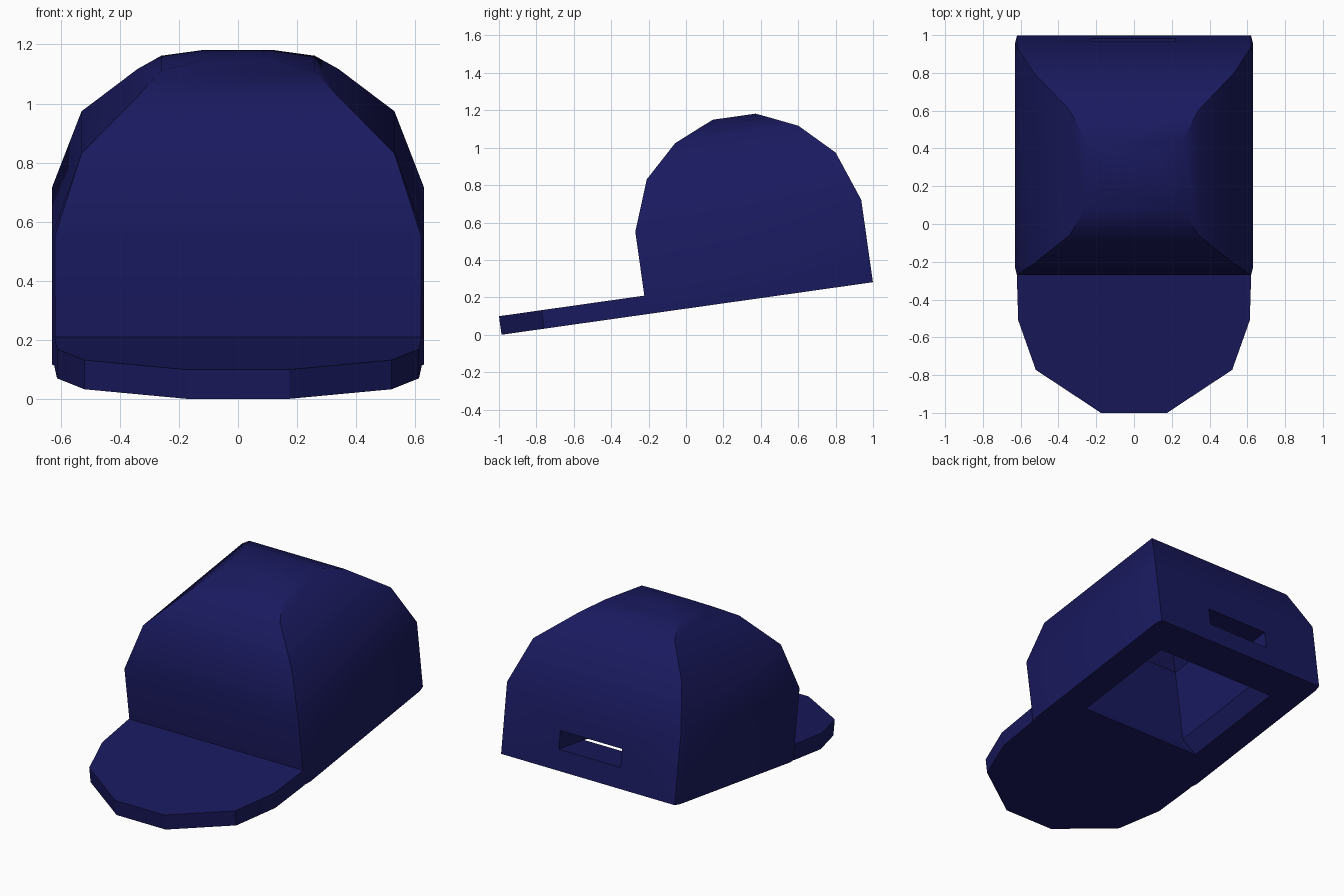
import bpy, bmesh, math
from mathutils import Matrix

if "Cube" in bpy.data.objects:
    bpy.data.objects.remove(bpy.data.objects["Cube"])

TILT = Matrix.Translation((0, -0.986, 0)) @ Matrix.Rotation(math.radians(8.05), 4, 'X')
navy = bpy.data.materials.new("navy_fabric")
navy.diffuse_color = (0.01, 0.01, 0.115, 1)
navy.use_nodes = True
navy.node_tree.nodes["Principled BSDF"].inputs["Base Color"].default_value = navy.diffuse_color


def finish(bm, name):
    bmesh.ops.remove_doubles(bm, verts=bm.verts, dist=0.0005)
    bmesh.ops.recalc_face_normals(bm, faces=bm.faces)
    bm.transform(TILT)
    mesh = bpy.data.meshes.new(name)
    bm.to_mesh(mesh)
    bm.free()
    obj = bpy.data.objects.new(name, mesh)
    mesh.materials.append(navy)
    bpy.context.collection.objects.link(obj)
    return obj


def smooth(obj):
    bpy.ops.object.select_all(action='DESELECT')
    obj.select_set(True)
    bpy.context.view_layer.objects.active = obj
    bpy.ops.object.shade_smooth_by_angle(angle=math.radians(30))


def ring(bm, hx, hy, z, cy, cut):
    # rectangle with slightly cut corners
    cx, cl = 0.25 * cut, cut
    pts = []
    for sx, sy, flip in ((1, 1, 0), (-1, 1, 1), (-1, -1, 0), (1, -1, 1)):
        pair = [(sx * hx, sy * (hy - cl)), (sx * (hx - cx), sy * hy)]
        pts += pair[::-1] if flip else pair
    return [bm.verts.new((x, cy + y, z)) for x, y in pts]


# Crown: inner cavity rings, rim, then the stepped outer shell
# each row: half width, half depth, height, centre, corner cut
rows = [
    (0.20, 0.20, 0.78, 1.395, 0), (0.36, 0.355, 0.60, 1.395, 0),
    (0.36, 0.355, 0.10, 1.395, 0), (0.43, 0.355, 0.0, 1.415, 0),
    (0.63, 0.61, 0.0, 1.395, 0.045), (0.63, 0.61, 0.445, 1.395, 0.04),
    (0.53, 0.51, 0.714, 1.395, 0), (0.34, 0.333, 0.884, 1.395, 0),
    (0.26, 0.185, 0.95, 1.395, 0), (0.115, 0.115, 0.98, 1.395, 0),
]
bm = bmesh.new()
rings = [ring(bm, *r) for r in rows]
for a, b in zip(rings, rings[1:]):
    for i in range(8):
        j = (i + 1) % 8
        bm.faces.new((a[i], a[j], b[j], b[i]))
bm.faces.new(rings[0])
bm.faces.new(rings[-1])
crown = finish(bm, "crown")

# Slot in the back for size adjustment
bm = bmesh.new()
bmesh.ops.create_cube(bm, size=1, matrix=Matrix.Translation((0, 1.9, 0.188))
                      @ Matrix.Diagonal((0.44, 0.44, 0.115, 1)))
cutter = finish(bm, "slot_cutter")
cutter.hide_render = True
cutter.display_type = 'WIRE'
mod = crown.modifiers.new("back_slot", 'BOOLEAN')
mod.operation = 'DIFFERENCE'
mod.solver = 'EXACT'
mod.object = cutter
bpy.context.view_layer.objects.active = crown
crown.select_set(True)
bpy.ops.object.modifier_apply(modifier=mod.name)
bpy.data.objects.remove(cutter)
smooth(crown)

# Brim: half outline mirrored and extruded
half = [(0.175, 0.0), (0.52, 0.23), (0.613, 0.495), (0.622, 0.785)]
outline = half + [(-x, y) for x, y in reversed(half)]
bm = bmesh.new()
face = bm.faces.new([bm.verts.new((x, y, 0)) for x, y in outline])
top = bmesh.ops.extrude_face_region(bm, geom=[face])["geom"]
bmesh.ops.translate(bm, vec=(0, 0, 0.1),
                    verts=[v for v in top if isinstance(v, bmesh.types.BMVert)])
smooth(finish(bm, "brim"))
